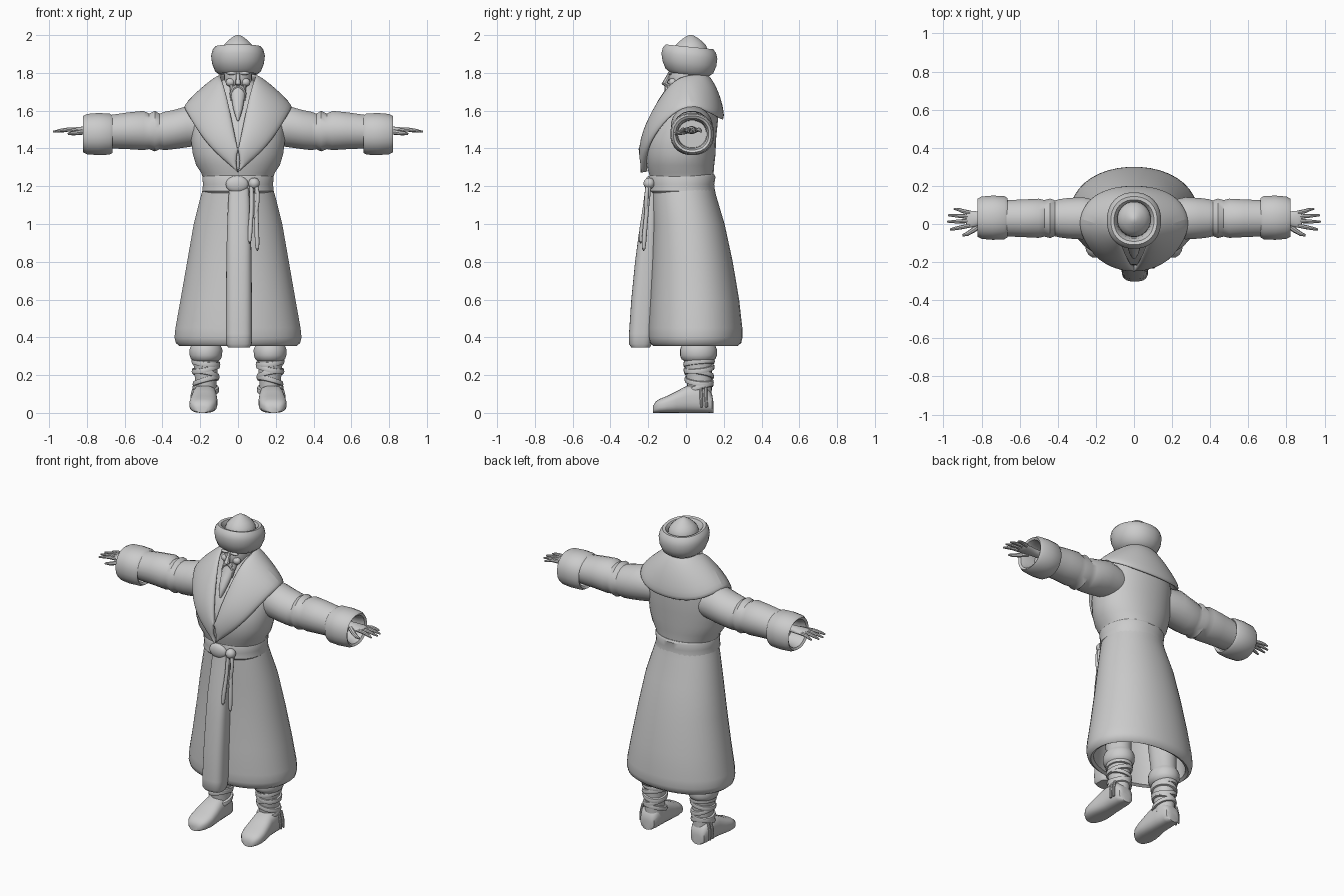
import bpy, bmesh, math
from mathutils import Vector


def finish(name, bm, subsurf=0, mirror=False, solid=0, angle=40):
    bmesh.ops.recalc_face_normals(bm, faces=bm.faces[:])
    me = bpy.data.meshes.new(name)
    bm.to_mesh(me)
    bm.free()
    ob = bpy.data.objects.new(name, me)
    bpy.context.collection.objects.link(ob)
    bpy.ops.object.select_all(action='DESELECT')
    ob.select_set(True)
    bpy.context.view_layer.objects.active = ob
    bpy.ops.object.shade_smooth_by_angle(angle=math.radians(angle))
    if mirror:
        ob.modifiers.new("mirror", 'MIRROR').merge_threshold = 0.002
    if solid:
        m = ob.modifiers.new("thickness", 'SOLIDIFY')
        m.thickness, m.offset = solid, 0
    if subsurf:
        m = ob.modifiers.new("smooth", 'SUBSURF')
        m.levels = m.render_levels = subsurf
    return ob


def ring(c, ru, rv, u='x', v='y', n=28, p=1.0):
    """Superellipse around c in the plane of two axes; p < 1 makes it boxier."""
    pts = []
    for i in range(n):
        a = 2 * math.pi * (i + 0.5) / n
        q = Vector(c)
        for ax, r, s in ((u, ru, math.cos(a)), (v, rv, math.sin(a))):
            setattr(q, ax, getattr(q, ax) + r * math.copysign(abs(s) ** p, s))
        pts.append(q)
    return pts


def loft(name, rings, caps=(True, True), wrap=False, **kw):
    bm = bmesh.new()
    rows = [[bm.verts.new(p) for p in r] for r in rings]
    n = len(rows[0])
    pairs = list(zip(rows, rows[1:])) + ([(rows[-1], rows[0])] if wrap else [])
    for a, b in pairs:
        for i in range(n):
            j = (i + 1) % n
            bm.faces.new((a[i], a[j], b[j], b[i]))
    if not wrap:
        if caps[0]:
            bm.faces.new(rows[0])
        if caps[1]:
            bm.faces.new(rows[-1])
    return finish(name, bm, **kw)


def tube(name, pts, radii, flat=1.0, n=10, **kw):
    """Tapered round tube along a path."""
    pts = [Vector(p) for p in pts]
    rings = []
    for i, p in enumerate(pts):
        d = (pts[min(i + 1, len(pts) - 1)] - pts[max(i - 1, 0)]).normalized()
        s = d.cross(Vector((0, 1, 0) if abs(d.y) < 0.8 else (0, 0, 1))).normalized()
        t = d.cross(s)
        rings.append([p + radii[i] * (s * math.cos(k * 2 * math.pi / n) + t * flat * math.sin(k * 2 * math.pi / n))
                      for k in range(n)])
    return loft(name, rings, **kw)


def ball(name, c, r, **kw):
    bm = bmesh.new()
    bmesh.ops.create_uvsphere(bm, u_segments=20, v_segments=14, radius=1)
    for v in bm.verts:
        v.co = Vector((v.co.x * r[0] + c[0], v.co.y * r[1] + c[1], v.co.z * r[2] + c[2]))
    return finish(name, bm, **kw)


# Coat skirt with rolled hem and inner lining: z, y centre, x radius, y radius
skirt = [(1.20, -.015, .182, .165), (1.15, -.01, .197, .17), (1.0, .015, .235, .19), (.8, .033, .27, .215),
         (.6, .045, .305, .237), (.45, .049, .332, .25), (.40, .05, .337, .25), (.37, .05, .33, .243),
         (.355, .05, .312, .225), (.365, .05, .295, .208), (.42, .05, .29, .205), (.7, .035, .255, .195),
         (1.1, 0, .19, .155)]
loft("coat_skirt", [ring((0, y, z), a, b, n=40, p=.95) for z, y, a, b in skirt], caps=(True, False))

# Overlapping front panel of the coat: z, front y, back y, half width
panel = [(1.19, -.205, -.16, .052), (1.1, -.22, -.15, .058), (.95, -.25, -.15, .064), (.8, -.27, -.15, .067),
         (.6, -.29, -.16, .069), (.42, -.302, -.17, .07), (.365, -.302, -.18, .068), (.347, -.29, -.19, .058)]
loft("coat_front_panel", [ring((.005, (f + b) / 2, z), w, (b - f) / 2, p=.7) for z, f, b, w in panel])

# Torso
torso = [(1.22, -.02, .18, .165), (1.27, -.025, .195, .172), (1.31, -.03, .222, .18), (1.37, -.03, .24, .187),
         (1.45, -.027, .25, .187), (1.55, 0, .245, .17), (1.63, .025, .215, .14), (1.70, .03, .15, .10),
         (1.77, .015, .07, .07)]
loft("coat_torso", [ring((0, y, z), a, b, n=36, p=.95) for z, y, a, b in torso])

# Belt, folded sash front and hanging cords
belt = [(1.165, .182, .165), (1.175, .19, .174), (1.21, .186, .17), (1.25, .19, .177), (1.262, .183, .17)]
loft("belt", [ring((0, -.02, z), a, b, n=36, p=.93) for z, a, b in belt])
ball("belt_front_fold", (-.005, -.193, 1.21), (.06, .025, .045))
ball("belt_knot", (.085, -.195, 1.215), (.03, .03, .03))
for k, pts in enumerate([[(.07, -.20, 1.24), (.075, -.215, 1.1), (.065, -.235, .98), (.06, -.24, .89)],
                         [(.10, -.19, 1.24), (.095, -.205, 1.1), (.10, -.22, .95), (.103, -.225, .85)]]):
    tube("sash_cord_%d" % k, pts, [.014, .01, .014, .012], subsurf=1)
tube("sash_loop", [(.085, -.2, 1.22), (.11, -.21, 1.17), (.10, -.21, 1.08), (.085, -.215, 1.02)],
     [.012, .011, .011, .008], subsurf=1)

# Wide shawl collar: neck edge, crest, outer edge, from centre back to front point
collar = [((0, .10, 1.80), (0, .165, 1.70), (0, .20, 1.545)),
          ((.06, .085, 1.80), (.10, .15, 1.70), (.13, .185, 1.55)),
          ((.09, .03, 1.79), (.17, .09, 1.71), (.235, .14, 1.58)),
          ((.09, -.03, 1.78), (.20, .01, 1.715), (.298, .03, 1.625)),
          ((.07, -.09, 1.735), (.18, -.10, 1.66), (.275, -.07, 1.59)),
          ((.043, -.155, 1.62), (.13, -.19, 1.55), (.205, -.17, 1.47)),
          ((.018, -.215, 1.49), (.07, -.23, 1.45), (.12, -.215, 1.37)),
          ((0, -.235, 1.39), (.01, -.24, 1.33), (0, -.222, 1.275))]
bm = bmesh.new()
rows = [[bm.verts.new(p) for p in r] for r in collar]
for a, b in zip(rows, rows[1:]):
    for i in range(2):
        bm.faces.new((a[i], a[i + 1], b[i + 1], b[i]))
finish("shawl_collar", bm, mirror=True, solid=.036, subsurf=2)

# Sleeves with elbow creases: x, top z, bottom z, y radius
sleeve = [(.17, 1.61, 1.42, .09), (.27, 1.625, 1.405, .112), (.34, 1.605, 1.395, .108), (.39, 1.595, 1.39, .102),
          (.415, 1.585, 1.395, .095), (.44, 1.60, 1.383, .105), (.47, 1.585, 1.395, .097), (.50, 1.60, 1.39, .104),
          (.58, 1.592, 1.395, .1), (.70, 1.575, 1.40, .095)]
loft("sleeve", [ring((x, .03, (t + b) / 2), ry, (t - b) / 2, 'y', 'z', n=20) for x, t, b, ry in sleeve], mirror=True)

# Hollow fur cuffs: x, radius
cuff = [(.675, .088), (.664, .104), (.68, .114), (.74, .117), (.80, .112), (.82, .101), (.812, .088),
        (.78, .078), (.72, .075)]
loft("fur_cuff", [ring((x, .033, 1.476), r, r * .96, 'y', 'z', n=24, p=.92) for x, r in cuff],
     mirror=True, caps=(False, True))

# Hands
hand = [(.70, .03, .028, .025), (.79, .03, .028, .02), (.82, .027, .04, .02), (.86, .025, .047, .015),
        (.885, .027, .044, .011)]
loft("palm", [ring((x, y, 1.497), ry, rz, 'y', 'z', n=16) for x, y, ry, rz in hand], mirror=True, subsurf=1)
for k, (y, tip, dy) in enumerate([(-.008, .965, -.02), (.016, .98, -.004), (.038, .975, .008), (.06, .945, .02)]):
    tube("finger_%d" % k, [(.86, y, 1.498), (.90, y + dy * .4, 1.50), (.94 if tip > .95 else .92, y + dy * .8, 1.495),
                           (tip, y + dy, 1.488)], [.011, .011, .009, .005], n=8, mirror=True)
tube("thumb", [(.80, 0, 1.492), (.84, -.03, 1.485), (.875, -.052, 1.48), (.90, -.06, 1.478)],
     [.016, .014, .011, .006], n=8, mirror=True)

# Head and face
ball("head", (0, .005, 1.775), (.075, .098, .115))
tube("nose", [(0, -.085, 1.80), (0, -.102, 1.765), (0, -.113, 1.745), (0, -.095, 1.733)], [.008, .012, .017, .012], n=8)
ball("brow", (.033, -.085, 1.798), (.028, .012, .009), mirror=True)
ball("cheek", (.04, -.07, 1.75), (.025, .022, .022), mirror=True)
tube("moustache", [(0, -.102, 1.732), (.022, -.102, 1.722), (.036, -.10, 1.69), (.036, -.112, 1.655)],
     [.011, .012, .009, .003], n=8, mirror=True)
beard = [(1.735, -.075, .045, .03), (1.70, -.088, .042, .03), (1.66, -.115, .034, .03), (1.61, -.145, .026, .026),
         (1.57, -.165, .014, .02), (1.545, -.175, .004, .01)]
loft("beard", [ring((0, y, z), a, b, n=16) for z, y, a, b in beard])

# Hat: thick tilted fur brim and pointed crown
brim = [(1.80, .085), (1.792, .10), (1.81, .122), (1.85, .138), (1.89, .143), (1.92, .136), (1.938, .122),
        (1.935, .105), (1.915, .092), (1.85, .08)]
tilted = []
for z, r in brim:
    pts = ring((0, .018, z), r, r * 1.04, n=28, p=.92)
    for q in pts:
        q.z -= .10 * (q.y - .018)
    tilted.append(pts)
loft("hat_brim", tilted, wrap=True)
crown = [(1.84, .09), (1.92, .088), (1.945, .078), (1.965, .06), (1.982, .04), (1.995, .02), (2.0, .006)]
loft("hat_crown", [ring((0, .025, z), r, r * 1.05, n=20) for z, r in crown])

# Legs and boot shafts: z, y centre, x radius, y radius
shaft = [(.08, .075, .055, .06), (.14, .072, .056, .065), (.20, .068, .06, .068), (.26, .066, .066, .073),
         (.275, .066, .068, .076), (.285, .066, .08, .09), (.305, .066, .087, .098), (.335, .066, .088, .098),
         (.355, .066, .08, .09), (.37, .066, .07, .08), (.65, .045, .085, .095)]
loft("boot_shaft", [ring((.17, y, z), a, b, n=22) for z, y, a, b in shaft], mirror=True)

# Boot feet: y, height, half width
foot = [(.145, .06, .03), (.138, .10, .048), (.11, .135, .06), (.05, .15, .064), (0, .142, .066), (-.05, .115, .072),
        (-.10, .09, .074), (-.14, .074, .066), (-.163, .058, .05), (-.175, .035, .03)]
loft("boot_foot", [ring((.178 + max(0, -y) * .06, y, h / 2), w, h / 2, 'x', 'z', n=24, p=.72) for y, h, w in foot],
     mirror=True)

# Tilted leather wraps around the boots: z, radius, tilt along x, tilt along y
for k, (z, r, tx, ty) in enumerate([(.265, .068, .1, .1), (.235, .067, -.2, .1), (.205, .064, .2, -.15),
                                    (.17, .062, -.25, -.1), (.13, .062, .1, .3)]):
    rings = []
    for dr, dz in ((-.008, -.014), (.006, -.012), (.009, 0), (.006, .012), (-.008, .014)):
        pts = ring((.17, .069, z + dz), r + dr, r + dr + .007, n=22)
        for q in pts:
            q.z += tx * (q.x - .17) + ty * (q.y - .069)
        rings.append(pts)
    loft("boot_wrap_%d" % k, rings, wrap=True, mirror=True)

# Loose strap ends at the outer ankle
for k, y in enumerate((.08, .105)):
    tube("strap_end_%d" % k, [(.232, y, .135), (.243, y, .09), (.246, y + .004, .03)], [.008, .009, .007],
         n=8, mirror=True)
